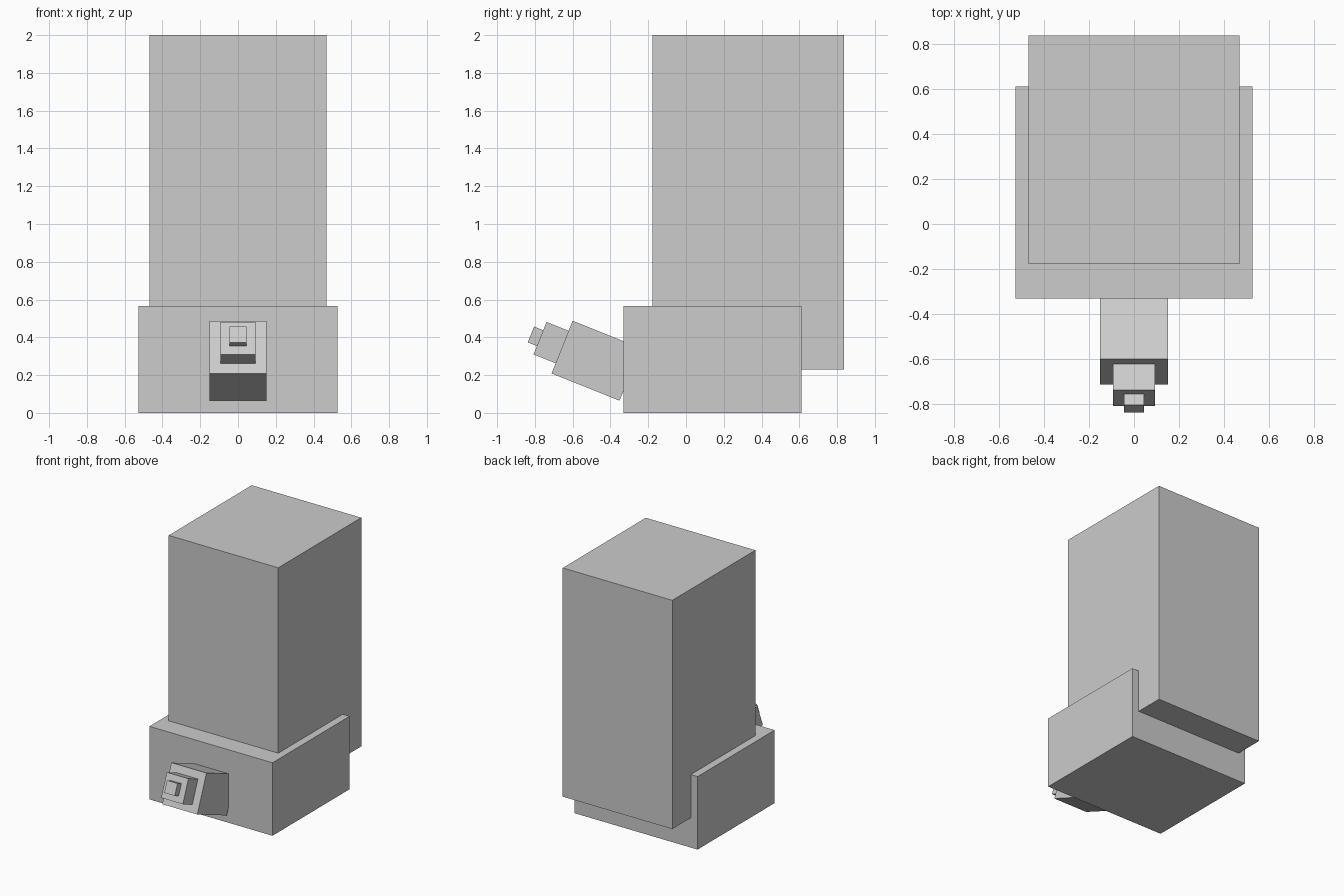
import bpy
import math
from mathutils import Matrix, Vector

if "Cube" in bpy.data.objects:
    bpy.data.objects.remove(bpy.data.objects["Cube"])

grey = bpy.data.materials.new("plain_grey")
grey.diffuse_color = (0.604, 0.604, 0.604, 1)
grey.use_nodes = True
grey.node_tree.nodes["Principled BSDF"].inputs["Base Color"].default_value = grey.diffuse_color


def box(name, lo, hi, matrix=Matrix()):
    """Box between two corners, optionally moved by a matrix."""
    lo, hi = Vector(lo), Vector(hi)
    bpy.ops.mesh.primitive_cube_add(size=1)
    ob = bpy.context.object
    ob.name = name
    size = hi - lo
    ob.data.transform(matrix @ Matrix.Translation((lo + hi) / 2)
                      @ Matrix.Diagonal((*size, 1)))
    ob.data.materials.append(grey)
    return ob


# Main volumes: low base and tall tower overhanging at the back
box("base", (-0.527, -0.331, 0), (0.527, 0.611, 0.565))
box("tower", (-0.469, -0.178, 0.23), (0.469, 0.8375, 2.0))

# Stepped nozzle tilted upward; local origin is the big block's front face
tilt = Matrix.Translation((0, -0.656, 0.3485)) @ Matrix.Rotation(math.radians(-21.9), 4, 'X')
for name, width, front, back in (
    ("nozzle_block", 0.30, 0.0, 0.388),
    ("nozzle_collar", 0.185, -0.126, 0.0),
    ("nozzle_tip", 0.09, -0.178, -0.126),
):
    h = width / 2
    box(name, (-h, front, -h), (h, back, h), tilt)
